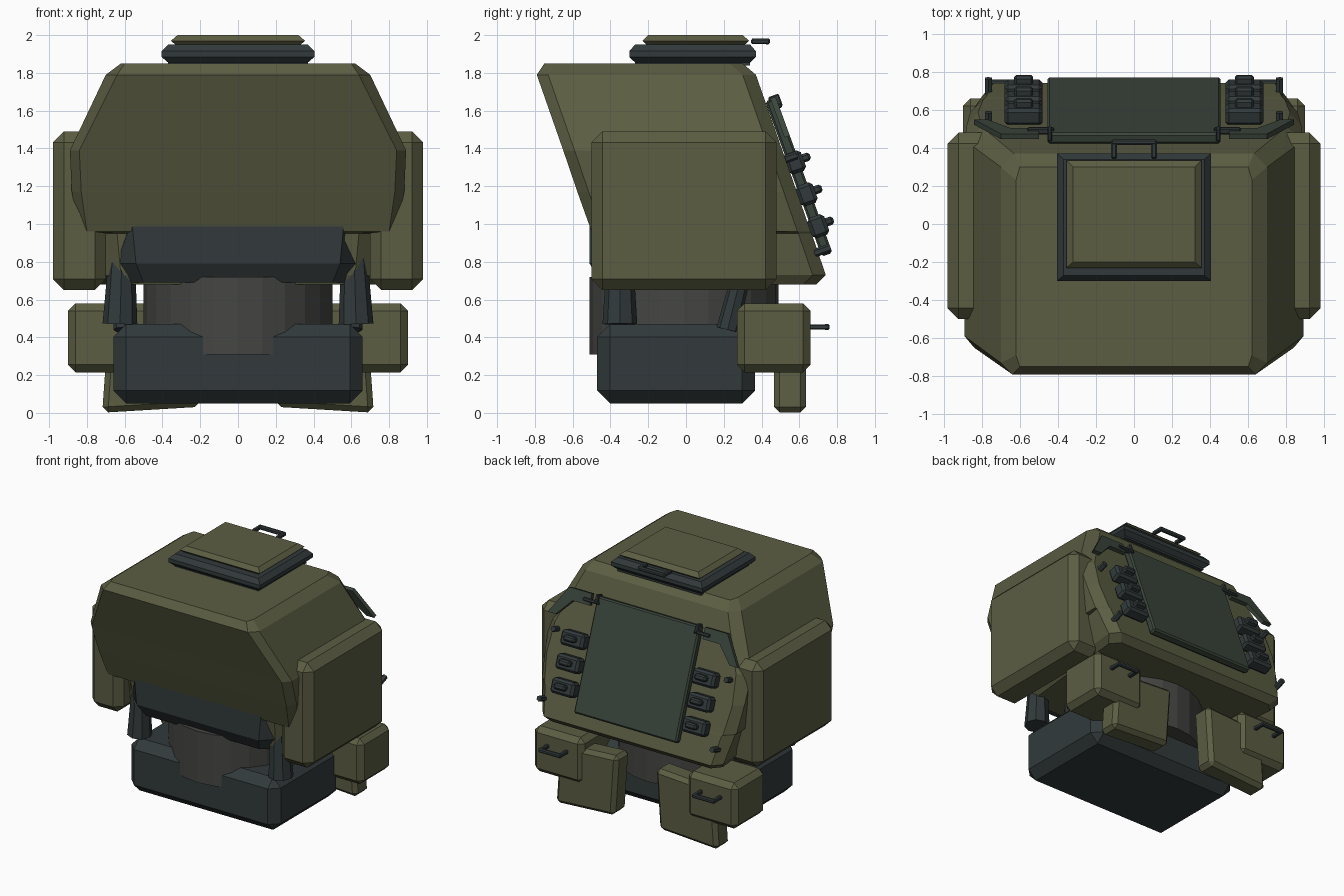
import bpy, bmesh, math
from mathutils import Matrix, Vector

if "Cube" in bpy.data.objects:
    bpy.data.objects.remove(bpy.data.objects["Cube"])


def material(name, rgb):
    m = bpy.data.materials.new(name)
    m.diffuse_color = (*rgb, 1)
    m.use_nodes = True
    m.node_tree.nodes["Principled BSDF"].inputs["Base Color"].default_value = m.diffuse_color
    return m


OLIVE = material("olive_paint", (0.105, 0.11, 0.055))
SLATE = material("dark_slate", (0.032, 0.042, 0.044))
GREEN = material("dark_green", (0.042, 0.06, 0.044))
GREY = material("neck_grey", (0.06, 0.062, 0.057))


def finish(name, bm, mat):
    bmesh.ops.recalc_face_normals(bm, faces=bm.faces)
    me = bpy.data.meshes.new(name)
    bm.to_mesh(me)
    bm.free()
    me.materials.append(mat)
    ob = bpy.data.objects.new(name, me)
    bpy.context.collection.objects.link(ob)
    return ob


def box(name, lo, hi, mat, bevel=0.0, xf=None):
    """Chamfered box between two corners, optionally transformed."""
    lo, hi = Vector(lo), Vector(hi)
    bm = bmesh.new()
    size = [abs(v) for v in hi - lo]
    bmesh.ops.create_cube(bm, size=1, matrix=Matrix.Translation((lo + hi) / 2) @ Matrix.Diagonal((*size, 1)))
    if bevel:
        bmesh.ops.bevel(bm, geom=bm.edges[:], offset=bevel, segments=1, affect='EDGES')
    if xf:
        bm.transform(xf)
    return finish(name, bm, mat)


def loft(name, rings, mat, xf=None):
    """Skin closed rings of equal point count and cap both ends."""
    bm = bmesh.new()
    loops = [[bm.verts.new(p) for p in r] for r in rings]
    n = len(loops[0])
    for a, b in zip(loops, loops[1:]):
        for i in range(n):
            j = (i + 1) % n
            bm.faces.new((a[i], a[j], b[j], b[i]))
    bm.faces.new(loops[0])
    bm.faces.new(loops[-1])
    if xf:
        bm.transform(xf)
    return finish(name, bm, mat)


def cone(name, bottom, top, r1, r2, sides, mat, xf=None):
    bottom, top = Vector(bottom), Vector(top)
    d = top - bottom
    bm = bmesh.new()
    m = Matrix.Translation((bottom + top) / 2) @ d.to_track_quat('Z', 'Y').to_matrix().to_4x4()
    bmesh.ops.create_cone(bm, cap_ends=True, segments=sides, radius1=r1, radius2=r2, depth=d.length, matrix=m)
    if xf:
        bm.transform(xf)
    return finish(name, bm, mat)


def handle(name, x, y0, y1, z, half):
    """U-shaped grab handle pointing backwards."""
    box(name + "_bar", (x - half, y1 - 0.03, z - 0.016), (x + half, y1, z + 0.016), SLATE, 0.008)
    for s in (-1, 1):
        cx = x + s * (half - 0.015)
        box(name + "_leg", (cx - 0.015, y0, z - 0.014), (cx + 0.015, y1 - 0.01, z + 0.014), SLATE, 0.006)


def mirrored(half):
    return half + [(-x, y, z) for x, y, z in reversed(half)]


# Main hull: z, front y, front half width, side half width front/rear, back y, back half width
HULL = [
    (0.68, -0.40, 0.60, 0.66, 0.76, 0.69, 0.70),
    (0.73, -0.42, 0.62, 0.70, 0.80, 0.74, 0.74),
    (0.95, -0.45, 0.64, 0.70, 0.85, 0.665, 0.78),
    (0.96, -0.50, 0.80, 0.84, 0.86, 0.66, 0.79),
    (1.17, -0.575, 0.83, 0.88, 0.88, 0.587, 0.82),
    (1.39, -0.65, 0.84, 0.89, 0.89, 0.51, 0.80),
    (1.79, -0.79, 0.64, 0.70, 0.70, 0.37, 0.63),
    (1.85, -0.75, 0.60, 0.62, 0.62, 0.30, 0.60),
]
loft("hull", [mirrored([(wf, yf, z), (w, yf + 0.06, z), (wr, yb - 0.07, z), (wb, yb, z)])
              for z, yf, wf, w, wr, yb, wb in HULL], OLIVE)

# Dark bar under the front face
BAR = [(0.69, 0.50, -0.45, 0.57), (0.79, 0.54, -0.51, 0.65), (1.0, 0.56, -0.51, 0.58)]
loft("front_bar", [mirrored([(wf, yf, z), (wb, -0.40, z), (wb, -0.30, z)])
                   for z, wf, yf, wb in BAR], SLATE)

# Base block and round neck
box("base", (-0.66, -0.47, 0.05), (0.66, 0.365, 0.47), SLATE, 0.068)
neck = cone("neck", (0, -0.01, 0.31), (0, -0.01, 0.72), 0.5, 0.5, 24, GREY)

# Roof hatch
def square(hx, y0, y1, z):
    return [(-hx, y0, z), (hx, y0, z), (hx, y1, z), (-hx, y1, z)]


loft("hatch_rim", [square(0.37, -0.27, 0.34, 1.84), square(0.37, -0.27, 0.34, 1.855),
                   square(0.405, -0.30, 0.37, 1.885), square(0.405, -0.30, 0.37, 1.915),
                   square(0.37, -0.27, 0.34, 1.95)], SLATE)
loft("hatch_lid", [square(0.32, -0.20, 0.30, 1.94), square(0.355, -0.23, 0.335, 1.97),
                   square(0.32, -0.20, 0.30, 2.0)], OLIVE)
handle("hatch_handle", 0, 0.345, 0.445, 1.967, 0.12)

# Local frame of the sloping back: x across, y outwards, z up the slope
BACK = Matrix.Translation((0, 0.565, 1.25)) @ Matrix.Rotation(math.radians(20), 4, 'X')
box("back_panel", (-0.455, 0.0, -0.45), (0.455, 0.06, 0.425), GREEN, 0.012, BACK)

for s in (-1, 1):
    # Side pods
    box("side_pod", (s * 0.70, -0.50, 0.65), (s * 0.98, 0.48, 1.49), OLIVE, 0.058)
    # Support pistons
    cone("front_piston", (s * 0.625, -0.35, 0.47), (s * 0.615, -0.35, 0.82), 0.092, 0.07, 8, SLATE)
    cone("rear_piston", (s * 0.60, 0.22, 0.44), (s * 0.60, 0.29, 0.72), 0.06, 0.05, 8, SLATE)
    # Rear storage boxes with handles
    box("rear_box", (s * 0.46, 0.27, 0.215), (s * 0.90, 0.66, 0.58), OLIVE, 0.04)
    handle("box_handle", s * 0.68, 0.65, 0.76, 0.455, 0.10)
    # Hanging rear flaps, sheared outwards
    shear = Matrix(((1, 0, -s * 0.07, s * 0.02), (0, 1, 0, 0), (-s * 0.06, 0, 1, 0.025), (0, 0, 0, 1)))
    box("rear_flap", (s * 0.18, 0.465, 0.018), (s * 0.70, 0.635, 0.50), OLIVE, 0.03, shear)
    # Latches down each side of the back panel
    for t in (0.075, -0.105, -0.285):
        box("latch_base", (s * 0.48, -0.01, t - 0.065), (s * 0.68, 0.085, t + 0.05), SLATE, 0.018, BACK)
        box("latch_knob", (s * 0.53, 0.07, t - 0.025), (s * 0.63, 0.125, t + 0.02), SLATE, 0.012, BACK)
    # Bolts
    for t in (0.10, -0.42):
        cone("bolt", (s * 0.765, -0.03, t), (s * 0.765, 0.06, t), 0.022, 0.022, 6, SLATE, BACK)
    # Angled corner fins and their hinge rods
    outline = [(0.50, 0.43), (0.70, 0.43), (0.84, 0.21), (0.77, 0.21), (0.65, 0.34), (0.50, 0.34)]
    loft("corner_fin", [[(s * x, d, t) for x, t in outline] for d in (0.03, 0.06)], GREEN, BACK)
    box("hinge_rod", (s * 0.42, 0.04, 0.365), (s * 0.56, 0.075, 0.39), SLATE, 0.006, BACK)
    box("hinge_post", (s * 0.43, 0.02, 0.37), (s * 0.455, 0.08, 0.44), SLATE, 0.006, BACK)
